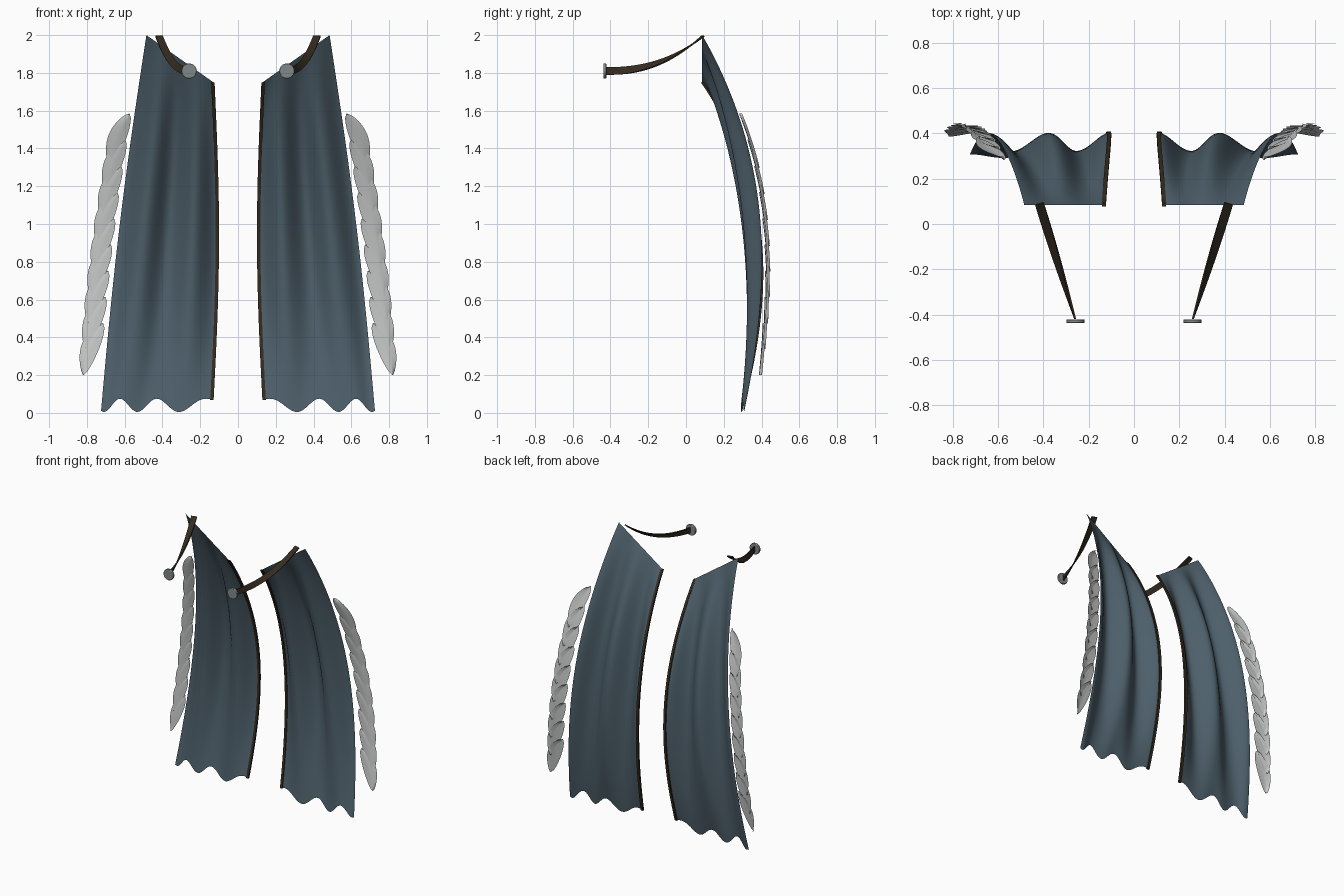
import bpy
import math
from mathutils import Vector

cube = bpy.data.objects.get("Cube")
if cube:
    bpy.data.objects.remove(cube, do_unlink=True)


def material(name, rgb):
    m = bpy.data.materials.new(name)
    m.use_nodes = True
    m.diffuse_color = (*rgb, 1)
    m.node_tree.nodes["Principled BSDF"].inputs["Base Color"].default_value = (*rgb, 1)
    return m


CLOTH = material("slate blue cloth", (0.075, 0.115, 0.145))
LEATHER = material("dark brown leather", (0.035, 0.024, 0.014))
FEATHER = material("pale grey feather", (0.56, 0.58, 0.57))
METAL = material("grey metal", (0.22, 0.25, 0.25))


def grid_object(name, side, rows, mat, closed=False):
    """Skin a list of point rows; side = -1 mirrors in x."""
    n = len(rows[0])
    verts = [(p[0] * side, p[1], p[2]) for row in rows for p in row]
    faces = []
    for r in range(len(rows) - 1):
        for c in range(n if closed else n - 1):
            d = (c + 1) % n
            faces.append((r * n + c, r * n + d, (r + 1) * n + d, (r + 1) * n + c))
    if closed:
        faces.append(tuple(reversed(range(n))))
        faces.append(tuple(range((len(rows) - 1) * n, len(rows) * n)))
    if side < 0:
        faces = [tuple(reversed(f)) for f in faces]
    mesh = bpy.data.meshes.new(name)
    mesh.from_pydata(verts, [], faces)
    mesh.materials.append(mat)
    ob = bpy.data.objects.new(name, mesh)
    bpy.context.collection.objects.link(ob)
    finish(ob)
    return ob


def finish(ob):
    bpy.ops.object.select_all(action="DESELECT")
    ob.select_set(True)
    bpy.context.view_layer.objects.active = ob
    bpy.ops.object.shade_smooth_by_angle(angle=math.radians(40))


def box_section(c, wide, thick):
    return [c - wide - thick, c + wide - thick, c + wide + thick, c - wide + thick]


def drape(v):
    """Depth of the hanging cloth from top (0) to hem (1)."""
    return 0.085 + 0.936 * v - 0.909 * v ** 2 + 0.188 * v ** 3


def fold(v):
    return 0.042 * math.sin(math.pi * v ** 0.85) + 0.008 * v


def cloth(u, v):
    """Point on the panel: u from inner to outer edge, v from top to hem."""
    bulge = math.sin(math.pi * v)
    inner = 0.13 + 0.005 * v - 0.026 * bulge
    outer = 0.485 + 0.24 * v + 0.02 * bulge
    top = 1.75 + 0.25 * u
    hem = 0.04 + 0.035 * math.cos(math.tau * (1.7 * u + u * u - 0.1))
    return Vector((inner + (outer - inner) * u,
                   drape(v) + fold(v) * math.cos(4 * math.pi * u),
                   top + (hem - top) * v))


def strap_centre(t):
    y = 0.09 - 0.51 * t
    return Vector((0.418 - 0.158 * t, y, 1.81 + 0.185 * (1 - t) ** 2.3))


def feather_rows(base, tip, tilt):
    """Leaf-shaped vane, bowed outward and shingled over its neighbour."""
    axis = tip - base
    across = Vector((-axis.z, 0, axis.x)).normalized()
    rows = []
    for i in range(17):
        t = i / 16
        half = 0.046 * max(math.sin(math.pi * t ** 0.9), 0) ** 0.7 + 0.001
        row = []
        for j in range(7):
            s = j / 3 - 1
            p = base + axis * t + across * (0.018 * math.sin(math.pi * t) + s * half)
            v = (2 - p.z) / 1.97
            p.y = (drape(v) + fold(v) + 0.017 + 0.035 * v * v
                   + tilt * s + 0.012 * (t - 0.5) - 0.006 * (1 - abs(s)))
            row.append(p)
        rows.append(row)
    return rows


for side, label in ((1, "left"), (-1, "right")):
    # Pleated cape panel with scalloped hem
    grid_object(label + "_cape_panel", side,
                [[cloth(c / 60, r / 48) for c in range(61)] for r in range(49)], CLOTH)

    # Leather binding on the inner edge
    trim = [box_section(cloth(0, r / 48) + Vector((0.003, 0, 0)),
                        Vector((0.009, 0, 0)), Vector((0, 0.007, 0)))
            for r in range(49)]
    grid_object(label + "_inner_trim", side, trim, LEATHER, True)

    # Shoulder strap, twisting from flat to upright
    strap = []
    for i in range(33):
        t = i / 32
        run = (strap_centre(t + 0.01) - strap_centre(t - 0.01 if t < 1 else 0.99)
               if t < 0.98 else Vector((-0.158, -0.51, 0))).normalized()
        flat = run.cross(Vector((0, 0, 1))).normalized()
        up = flat.cross(run)
        a = t * math.pi / 2
        wide = flat * math.cos(a) + up * math.sin(a)
        thick = up * math.cos(a) - flat * math.sin(a)
        strap.append(box_section(strap_centre(t), wide * 0.02, thick * 0.004))
    grid_object(label + "_strap", side, strap, LEATHER, True)

    # Round clasp at the end of the strap
    bpy.ops.mesh.primitive_cylinder_add(vertices=32, radius=0.04, depth=0.016,
                                        location=(0.259 * side, -0.43, 1.81),
                                        rotation=(math.pi / 2, 0, 0))
    clasp = bpy.context.object
    clasp.name = label + "_clasp"
    clasp.data.materials.append(METAL)
    bevel = clasp.modifiers.new("rounded rim", "BEVEL")
    bevel.width, bevel.segments = 0.003, 2
    finish(clasp)

    # Row of overlapping feathers beside the outer edge
    count = 9
    for k in range(count):
        f = k / (count - 1)
        base = Vector((0.575 + 0.14 * f + 0.012 * math.sin(math.pi * f), 0, 1.585 - 1.11 * f))
        tip = base + Vector((0.105, 0, -0.29 + 0.015 * f))
        grid_object(f"{label}_feather_{k + 1}", side,
                    feather_rows(base, tip, 0.008), FEATHER)
